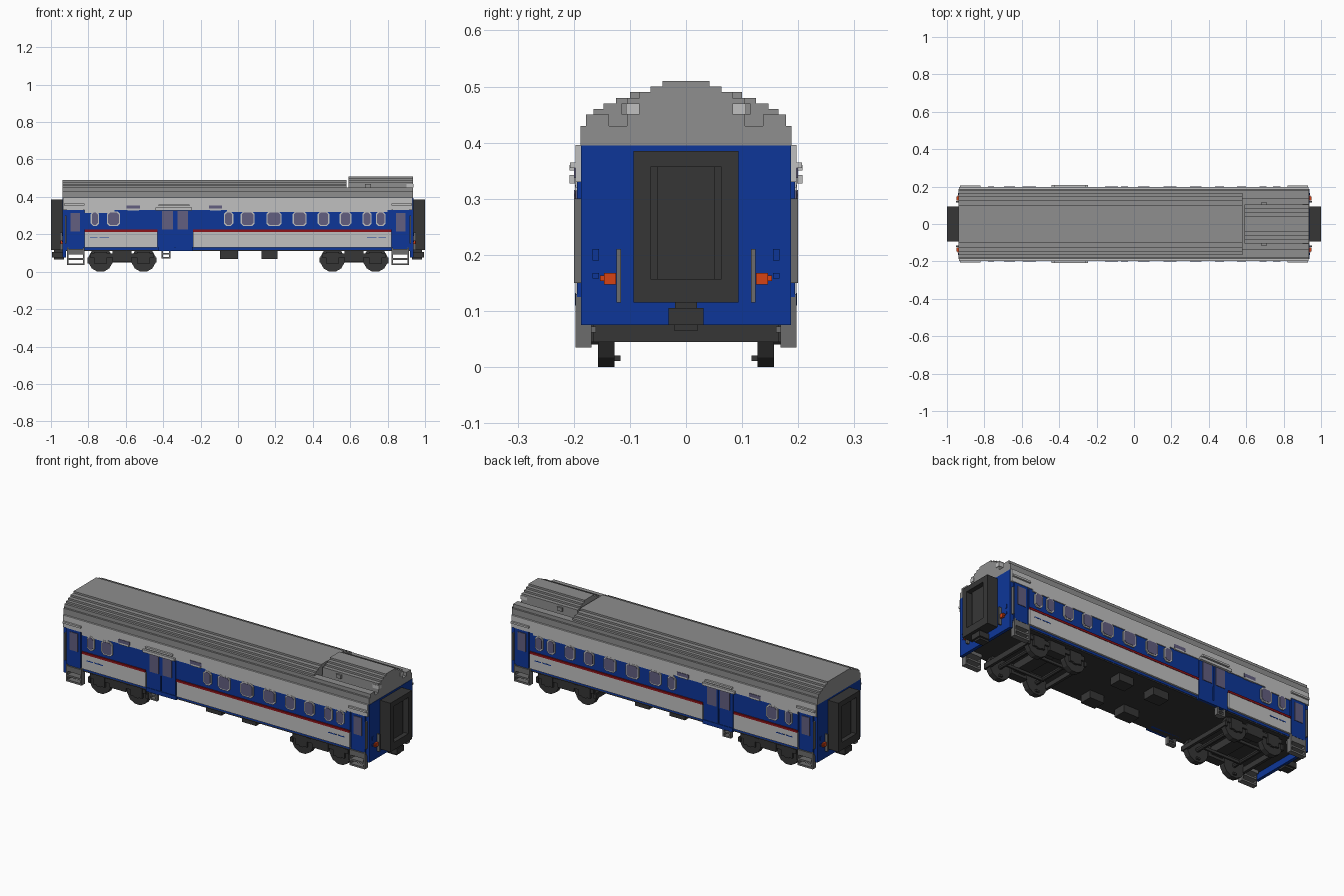
import bpy, bmesh, math
from mathutils import Matrix

cube = bpy.data.objects.get("Cube")
if cube:
    bpy.data.objects.remove(cube, do_unlink=True)


def material(name, rgb):
    lin = [((c / 255 + 0.055) / 1.055) ** 2.4 for c in rgb] + [1]
    m = bpy.data.materials.new(name)
    m.use_nodes = True
    m.diffuse_color = lin
    m.node_tree.nodes["Principled BSDF"].inputs["Base Color"].default_value = lin
    return m


WHITE = material("panel white", (192, 192, 192))
ROOF = material("roof grey", (142, 142, 142))
BLUE = material("body blue", (13, 54, 152))
DARK = material("underframe black", (54, 54, 54))
STEEL = material("step grey", (108, 108, 108))
RED = material("stripe red", (140, 18, 24))
ORANGE = material("lamp orange", (214, 66, 20))
GLASS = material("window glass", (98, 94, 128))


def finish(bm, name, mat):
    bmesh.ops.recalc_face_normals(bm, faces=bm.faces)
    me = bpy.data.meshes.new(name)
    bm.to_mesh(me)
    bm.free()
    me.materials.append(mat)
    ob = bpy.data.objects.new(name, me)
    bpy.context.collection.objects.link(ob)
    return ob


def boxes(name, mat, items, mx=False, my=False):
    """Boxes (x0, x1, y0, y1, z0, z1), repeated across x and/or y."""
    bm = bmesh.new()
    for x0, x1, y0, y1, z0, z1 in items:
        for sx in ((1, -1) if mx else (1,)):
            for sy in ((1, -1) if my else (1,)):
                c = (sx * (x0 + x1) / 2, sy * (y0 + y1) / 2, (z0 + z1) / 2)
                mtx = Matrix.Translation(c) @ Matrix.Diagonal((x1 - x0, y1 - y0, z1 - z0, 1))
                bmesh.ops.create_cube(bm, size=1, matrix=mtx)
    return finish(bm, name, mat)


def prism(bm, pts, lo, hi, axis):
    """Extrude an outline along x (points y, z) or along y (points x, z)."""
    place = (lambda p, d: (d, p[0], p[1])) if axis == "x" else (lambda p, d: (p[0], d, p[1]))
    a = [bm.verts.new(place(p, lo)) for p in pts]
    b = [bm.verts.new(place(p, hi)) for p in pts]
    bm.faces.new(a)
    bm.faces.new(b[::-1])
    for i in range(len(pts)):
        j = (i + 1) % len(pts)
        bm.faces.new((a[i], b[i], b[j], a[j]))


def roof(name, half, x0, x1):
    bm = bmesh.new()
    prism(bm, half + [(-y, z) for y, z in reversed(half)], x0, x1, "x")
    return finish(bm, name, ROOF)


# Body shell, floor and end walls
boxes("body_shell", BLUE, [(-0.93, 0.93, -0.187, 0.187, 0.117, 0.395)])
boxes("floor", DARK, [(-0.925, 0.925, -0.185, 0.185, 0.11, 0.117)])
boxes("end_wall", BLUE, [(0.92, 0.937, -0.187, 0.187, 0.075, 0.395)], mx=True)

# Stepped roof, with a lower end carrying an equipment housing
roof("main_roof", [(0.188, 0.395), (0.188, 0.43), (0.178, 0.43), (0.178, 0.45),
                   (0.165, 0.45), (0.165, 0.46), (0.147, 0.46), (0.147, 0.47),
                   (0.125, 0.47), (0.125, 0.48), (0.1, 0.48), (0.1, 0.49)], -0.938, 0.58)
roof("low_roof", [(0.188, 0.395), (0.188, 0.43), (0.178, 0.43), (0.178, 0.45),
                  (0.137, 0.45), (0.137, 0.43)], 0.58, 0.935)
roof("roof_housing", [(0.105, 0.43), (0.105, 0.48), (0.083, 0.48), (0.083, 0.49),
                      (0.063, 0.49), (0.063, 0.5), (0.042, 0.5), (0.042, 0.51)], 0.592, 0.935)
boxes("housing_vent", WHITE, [(0.9, 0.938, 0.083, 0.107, 0.45, 0.47)], my=True)
boxes("housing_latch", ROOF, [(0.68, 0.71, 0.1, 0.115, 0.45, 0.47)], my=True)

# Side panels
boxes("upper_panel", WHITE, [(-0.935, 0.932, 0.185, 0.197, 0.33, 0.396)], my=True)
boxes("upper_panel_dip", WHITE, [(-0.82, -0.66, 0.185, 0.197, 0.315, 0.33),
                                 (-0.06, 0.8, 0.185, 0.197, 0.32, 0.33)], my=True)
boxes("window_band", BLUE, [(-0.82, 0.82, 0.185, 0.192, 0.215, 0.33)], my=True)
boxes("lower_panel", WHITE, [(-0.82, -0.43, 0.185, 0.197, 0.13, 0.213),
                             (-0.24, 0.82, 0.185, 0.197, 0.13, 0.213)], my=True)
boxes("red_stripe", RED, [(-0.82, -0.43, 0.185, 0.199, 0.213, 0.225),
                          (-0.24, 0.82, 0.185, 0.199, 0.213, 0.225)], my=True)
boxes("marking_line", BLUE, [(0.69, 0.74, 0.197, 0.198, 0.179, 0.184),
                             (0.75, 0.79, 0.197, 0.198, 0.179, 0.184)], mx=True, my=True)

# Windows: cut-corner frames with glass
windows = [(-0.765, 0.045), (-0.665, 0.07), (-0.05, 0.05), (0.052, 0.075), (0.192, 0.08),
           (0.33, 0.075), (0.457, 0.062), (0.575, 0.062), (0.69, 0.05), (0.763, 0.05)]


def octagon(cx, cz, w, h, c):
    w, h = w / 2, h / 2
    pts = [(w, h - c), (w - c, h), (c - w, h), (-w, h - c),
           (-w, c - h), (c - w, -h), (w - c, -h), (w, c - h)]
    return [(cx + x, cz + z) for x, z in pts]


frames, panes = bmesh.new(), bmesh.new()
for cx, w in windows:
    for s in (1, -1):
        prism(frames, octagon(cx, 0.283, w, 0.08, 0.014), s * 0.188, s * 0.198, "y")
        prism(panes, octagon(cx, 0.283, w - 0.012, 0.066, 0.011), s * 0.19, s * 0.2, "y")
finish(frames, "window_frames", WHITE)
finish(panes, "window_panes", GLASS)
boxes("toilet_window", GLASS, [(-0.595, -0.525, 0.19, 0.2, 0.337, 0.355),
                               (-0.155, -0.085, 0.19, 0.2, 0.337, 0.355)], my=True)
boxes("toilet_window_sill", WHITE, [(-0.59, -0.53, 0.19, 0.2, 0.327, 0.337),
                                    (-0.15, -0.09, 0.19, 0.2, 0.327, 0.337)], my=True)

# Double side door with rail, sill and step
boxes("side_door", BLUE, [(-0.425, -0.339, 0.185, 0.195, 0.125, 0.328),
                          (-0.333, -0.245, 0.185, 0.195, 0.125, 0.328)], my=True)
boxes("side_door_glass", GLASS, [(-0.405, -0.348, 0.19, 0.198, 0.225, 0.325),
                                 (-0.324, -0.268, 0.19, 0.198, 0.225, 0.325)], my=True)
boxes("side_door_rail", WHITE, [(-0.44, -0.245, 0.19, 0.208, 0.327, 0.342),
                                (-0.425, -0.26, 0.19, 0.208, 0.35, 0.36)], my=True)
boxes("side_door_sill", BLUE, [(-0.425, -0.24, 0.15, 0.198, 0.11, 0.132)], my=True)
boxes("side_door_step", STEEL, [(-0.41, -0.4, 0.175, 0.195, 0.07, 0.11),
                                (-0.37, -0.36, 0.175, 0.195, 0.07, 0.11),
                                (-0.4, -0.37, 0.165, 0.195, 0.07, 0.078),
                                (-0.4, -0.37, 0.175, 0.195, 0.092, 0.099)], my=True)

# Vestibule doors, handrails and steps at the four corners
boxes("end_door", BLUE, [(0.828, 0.915, 0.185, 0.194, 0.125, 0.345)], mx=True, my=True)
boxes("end_door_glass", GLASS, [(0.845, 0.895, 0.188, 0.197, 0.215, 0.315)], mx=True, my=True)
boxes("end_door_handrail", STEEL, [(0.918, 0.925, 0.187, 0.2, 0.15, 0.3)], mx=True, my=True)
boxes("end_door_lintel", WHITE, [(0.82, 0.93, 0.19, 0.207, 0.355, 0.365)], mx=True, my=True)
boxes("end_steps", STEEL, [(0.82, 0.828, 0.168, 0.197, 0.035, 0.13),
                           (0.907, 0.915, 0.168, 0.197, 0.035, 0.13),
                           (0.828, 0.907, 0.168, 0.197, 0.035, 0.045),
                           (0.828, 0.907, 0.16, 0.197, 0.062, 0.072),
                           (0.828, 0.907, 0.15, 0.197, 0.092, 0.122)], mx=True, my=True)

# Gangway, coupler and end fittings
boxes("gangway_sides", DARK, [(0.935, 1.0, 0.063, 0.094, 0.115, 0.385)], mx=True, my=True)
boxes("gangway_cross", DARK, [(0.935, 1.0, -0.063, 0.063, 0.357, 0.385),
                              (0.935, 1.0, -0.063, 0.063, 0.115, 0.157)], mx=True)
boxes("gangway_door", DARK, [(0.935, 0.965, -0.063, 0.063, 0.157, 0.357),
                             (0.965, 0.975, -0.052, 0.052, 0.157, 0.357)], mx=True)
boxes("coupler", DARK, [(0.93, 0.985, -0.02, 0.02, 0.105, 0.116),
                        (0.93, 0.995, -0.031, 0.031, 0.075, 0.105),
                        (0.93, 0.985, -0.021, 0.021, 0.065, 0.075)], mx=True)
boxes("end_handrail", STEEL, [(0.937, 0.953, 0.116, 0.124, 0.115, 0.21)], mx=True, my=True)
boxes("end_lamp", ORANGE, [(0.937, 0.948, 0.125, 0.146, 0.147, 0.168),
                           (0.937, 0.944, 0.146, 0.153, 0.153, 0.163)], mx=True, my=True)
boxes("end_hatch", BLUE, [(0.936, 0.94, 0.155, 0.167, 0.19, 0.21),
                          (0.936, 0.94, 0.155, 0.167, 0.158, 0.168)], mx=True, my=True)

# Bogies: wheels, axles and frames
wheels, axles = bmesh.new(), bmesh.new()


def cylinder(bm, x, y, r, depth, n):
    turn = Matrix.Rotation(math.pi / 2, 4, "X") @ Matrix.Rotation(math.pi / n, 4, "Z")
    bmesh.ops.create_cone(bm, cap_ends=True, segments=n, radius1=r, radius2=r, depth=depth,
                          matrix=Matrix.Translation((x, y, 0.064)) @ turn)


for x in (-0.735, -0.505, 0.505, 0.735):
    cylinder(axles, x, 0, 0.012, 0.28, 8)
    for s in (1, -1):
        cylinder(wheels, x, s * 0.142, 0.066, 0.03, 12)
        cylinder(axles, x, s * 0.16, 0.026, 0.016, 8)
finish(wheels, "wheels", DARK)
finish(axles, "axles", DARK)
boxes("bogie_frame", DARK, [(0.45, 0.79, 0.152, 0.166, 0.075, 0.098),
                            (0.57, 0.67, 0.12, 0.168, 0.055, 0.112),
                            (0.47, 0.54, 0.155, 0.168, 0.045, 0.105),
                            (0.7, 0.77, 0.155, 0.168, 0.045, 0.105),
                            (0.5, 0.74, 0.075, 0.085, 0.05, 0.065)], mx=True, my=True)
boxes("bogie_bolster", DARK, [(0.585, 0.655, -0.14, 0.14, 0.07, 0.112),
                              (0.79, 0.805, -0.165, 0.165, 0.045, 0.075),
                              (0.435, 0.45, -0.165, 0.165, 0.05, 0.075)], mx=True)
boxes("brake_block", DARK, [(0.495, 0.515, 0.117, 0.13, 0.011, 0.021),
                            (0.725, 0.745, 0.117, 0.13, 0.011, 0.021)], mx=True, my=True)

# Equipment boxes below the floor
boxes("equipment_box", DARK, [(-0.095, 0.0, 0.075, 0.145, 0.068, 0.112),
                              (0.125, 0.212, 0.075, 0.145, 0.068, 0.112)], my=True)
